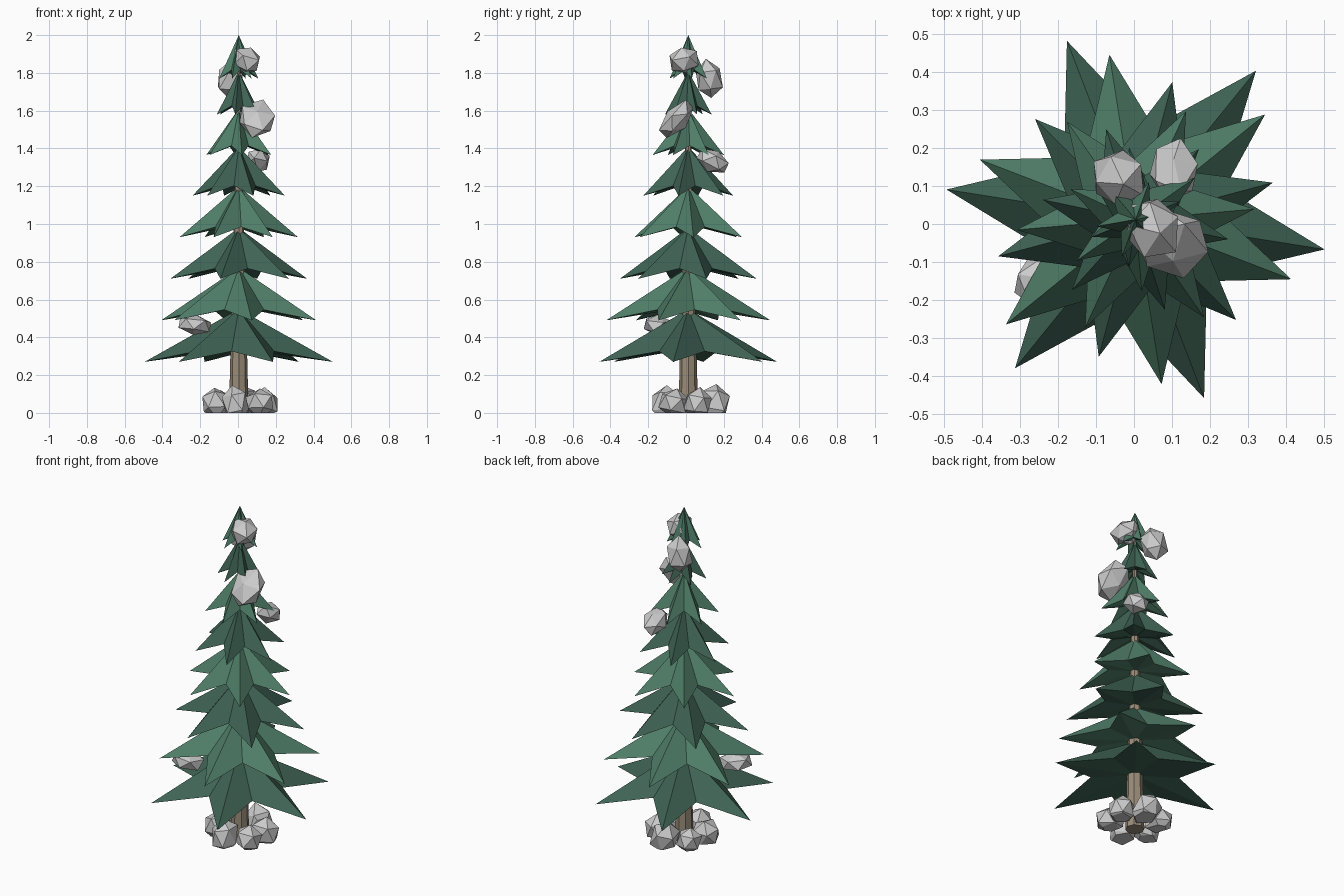
import bpy, bmesh, math, random
from mathutils import Vector, Matrix, Euler

if "Cube" in bpy.data.objects:
    bpy.data.objects.remove(bpy.data.objects["Cube"])

random.seed(4)
CX, CY = 0.004, 0.012   # trunk axis


def material(name, color):
    m = bpy.data.materials.new(name)
    m.diffuse_color = (*color, 1)
    m.use_nodes = True
    m.node_tree.nodes["Principled BSDF"].inputs["Base Color"].default_value = m.diffuse_color
    return m


DARK = material("dark_needles", (0.05, 0.125, 0.09))
LIGHT = material("light_needles", (0.08, 0.21, 0.14))
BARK = material("bark", (0.32, 0.26, 0.19))
SNOW = material("snow", (0.72, 0.73, 0.75))


def finish(bm, name, mat):
    bmesh.ops.recalc_face_normals(bm, faces=bm.faces[:])
    me = bpy.data.meshes.new(name)
    bm.to_mesh(me)
    bm.free()
    ob = bpy.data.objects.new(name, me)
    bpy.context.collection.objects.link(ob)
    me.materials.append(mat)
    return ob


def branch_tier(name, r, z_tip, z_top, angle, mat):
    """Six-pointed star skirt: drooping tips, raised valleys, closed underside."""
    bm = bmesh.new()
    h = z_top - z_tip
    apex = bm.verts.new((CX, CY, z_top))
    under = bm.verts.new((CX, CY, z_tip + 0.25 * h))
    ring = []
    for i in range(12):
        a = math.radians(angle + 30 * i)
        rr, z = (r, z_tip) if i % 2 == 0 else (r * 0.48, z_tip + 0.2 * h)
        ring.append(bm.verts.new((CX + rr * math.cos(a), CY + rr * math.sin(a), z)))
    for i in range(12):
        a, b = ring[i], ring[(i + 1) % 12]
        bm.faces.new((a, b, apex))
        bm.faces.new((b, a, under))
    return finish(bm, name, mat)


def snow_clump(name, loc, radii, rot=(0, 0, 0), cut=False):
    """Jittered 20-sided lump, optionally cut flat at the ground."""
    bm = bmesh.new()
    bmesh.ops.create_icosphere(bm, subdivisions=1, radius=1)
    for v in bm.verts:
        v.co *= random.uniform(0.94, 1.12)
    e = Euler([math.radians(a) for a in rot]).to_matrix().to_4x4()
    bm.transform(Matrix.Translation(loc) @ e @ Matrix.Diagonal((*radii, 1)))
    if cut:
        geom = bm.verts[:] + bm.edges[:] + bm.faces[:]
        res = bmesh.ops.bisect_plane(bm, geom=geom, plane_co=(0, 0, 0),
                                     plane_no=(0, 0, 1), clear_inner=True)
        edges = [g for g in res["geom_cut"] if isinstance(g, bmesh.types.BMEdge)]
        bmesh.ops.edgeloop_fill(bm, edges=edges)
    return finish(bm, name, SNOW)


# Trunk, tapering up through all tiers
bm = bmesh.new()
bmesh.ops.create_cone(bm, cap_ends=True, segments=8, radius1=0.052, radius2=0.006,
                      depth=1.88, matrix=Matrix.Translation((CX, CY, 0.94)))
finish(bm, "trunk", BARK)

# Branch tiers: radius, tip height, apex height, turn
TIERS = [(0.505, 0.27, 0.55, 51), (0.44, 0.49, 0.77, 39), (0.375, 0.71, 0.98, 15),
         (0.315, 0.93, 1.20, 5), (0.25, 1.15, 1.41, -12), (0.19, 1.365, 1.61, -25),
         (0.125, 1.58, 1.81, -38), (0.105, 1.77, 2.0, -50)]
for i, (r, z0, z1, a) in enumerate(TIERS):
    branch_tier(f"branch_tier_{i + 1}", r, z0, z1, a, LIGHT if i % 2 else DARK)

# Snow clumps caught on the branches
CLUMPS = [((0.045, -0.008, 1.865), (0.076, 0.088, 0.075), (20, 10, 30)),
          ((-0.04, 0.12, 1.765), (0.072, 0.075, 0.102), (10, 0, 40)),
          ((0.103, -0.052, 1.555), (0.1, 0.12, 0.062), (48, 0, 0)),
          ((0.105, 0.145, 1.335), (0.065, 0.092, 0.06), (-28, 0, 0)),
          ((-0.23, -0.15, 0.465), (0.095, 0.08, 0.056), (0, 8, 20))]
for i, (loc, rad, rot) in enumerate(CLUMPS):
    snow_clump(f"snow_clump_{i + 1}", loc, rad, rot)

# Heap of clumps around the trunk foot
for i in range(6):
    a = math.radians(20 + 60 * i)
    top = (0.085, 0.1, 0.075)[i % 3]
    loc = (0.01 + 0.135 * math.cos(a), 0.02 + 0.13 * math.sin(a), 0.05)
    snow_clump(f"base_clump_{i + 1}", loc, (0.085, 0.075, top),
               (random.uniform(-20, 20), random.uniform(-10, 10), math.degrees(a)), True)
